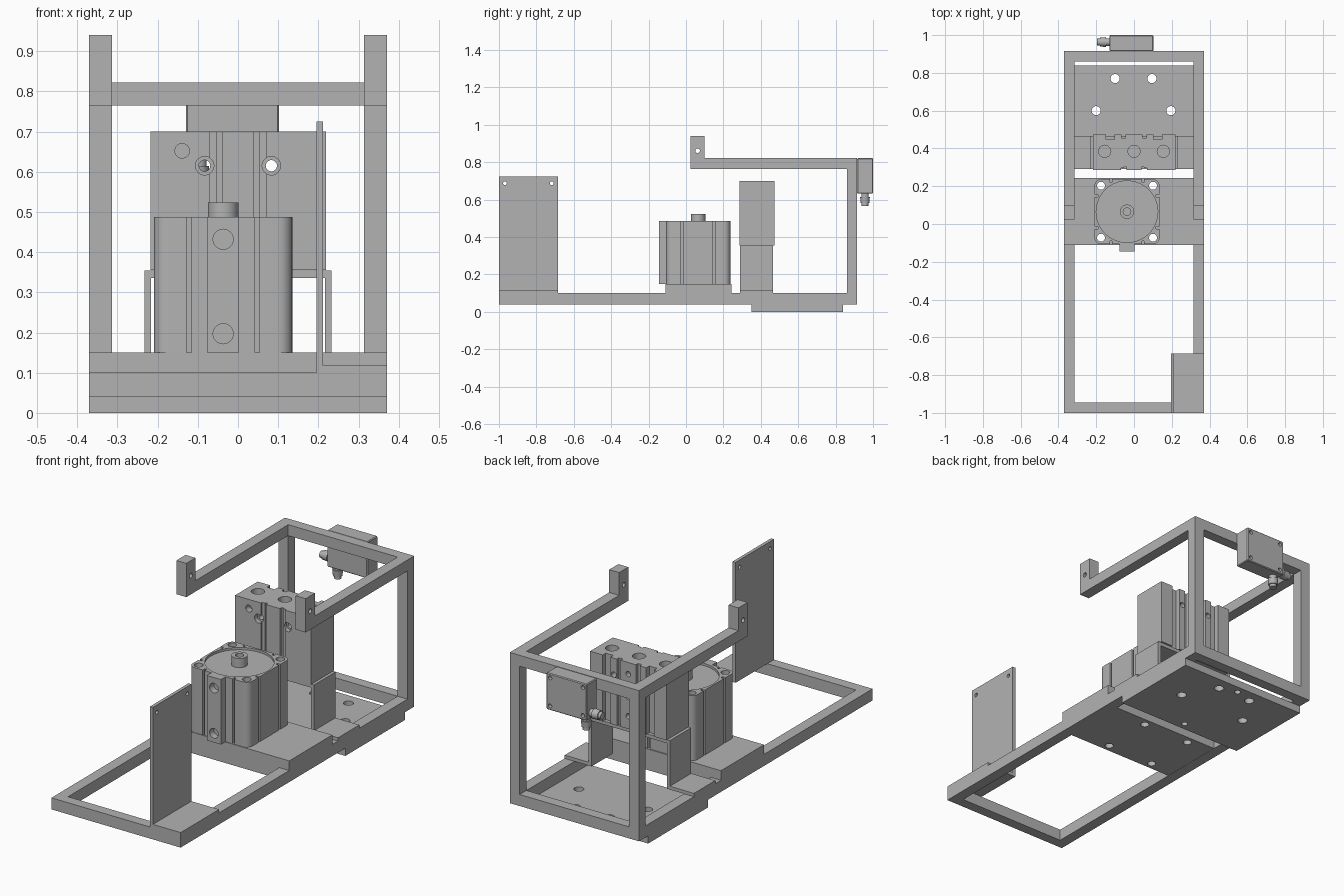
import bpy, bmesh, math
from mathutils import Matrix, Vector

old = bpy.data.objects.get("Cube")
if old:
    bpy.data.objects.remove(old, do_unlink=True)

grey = bpy.data.materials.new("machined grey")
grey.use_nodes = True
GREY = (0.45, 0.45, 0.45, 1)
grey.diffuse_color = GREY
grey.node_tree.nodes["Principled BSDF"].inputs["Base Color"].default_value = GREY


def add_box(bm, x0, x1, y0, y1, z0, z1):
    size = Matrix.Diagonal((x1 - x0, y1 - y0, z1 - z0, 1))
    mid = Matrix.Translation(((x0 + x1) / 2, (y0 + y1) / 2, (z0 + z1) / 2))
    return bmesh.ops.create_cube(bm, size=1, matrix=mid @ size)["verts"]


def add_rod(bm, start, end, r, r2=None, sides=32):
    a, b = Vector(start), Vector(end)
    turn = (b - a).to_track_quat('Z', 'Y').to_matrix().to_4x4()
    bmesh.ops.create_cone(bm, cap_ends=True, segments=sides, radius1=r,
                          radius2=r if r2 is None else r2, depth=(b - a).length,
                          matrix=Matrix.Translation((a + b) / 2) @ turn)


def make(name, bm):
    mesh = bpy.data.meshes.new(name)
    bm.to_mesh(mesh)
    bm.free()
    mesh.materials.append(grey)
    ob = bpy.data.objects.new(name, mesh)
    bpy.context.collection.objects.link(ob)
    return ob


def box(name, *dims):
    bm = bmesh.new()
    add_box(bm, *dims)
    return make(name, bm)


def boolean(ob, bm, operation='DIFFERENCE'):
    tool = make("cutter", bm)
    tool.hide_render = True
    mod = ob.modifiers.new("boolean", 'BOOLEAN')
    mod.operation, mod.solver, mod.object = operation, 'EXACT', tool
    mod.use_self = True
    bpy.context.view_layer.update()
    result = bpy.data.meshes.new_from_object(
        ob.evaluated_get(bpy.context.evaluated_depsgraph_get()))
    ob.modifiers.clear()
    ob.data = result
    bpy.data.objects.remove(tool, do_unlink=True)


def smooth(ob):
    bpy.ops.object.select_all(action='DESELECT')
    ob.select_set(True)
    bpy.context.view_layer.objects.active = ob
    bpy.ops.object.shade_smooth_by_angle(angle=math.radians(30))


# Frame: lower rectangle, rear posts and upper arms
X, IN = 0.371, 0.314
for side, s in (("left", 1), ("right", -1)):
    a, b = sorted((s * IN, s * X))
    box(side + "_base_rail", a, b, -1, 0.915, 0.04, 0.10)
    box(side + "_rear_post", a, b, 0.86, 0.915, 0.10, 0.765)
    box(side + "_upper_arm", a, b, 0.025, 0.915, 0.765, 0.822)
    lug = box(side + "_arm_lug", a, b, 0.025, 0.10, 0.822, 0.94)
    cut = bmesh.new()
    add_rod(cut, (a - 0.1, 0.062, 0.862), (b + 0.1, 0.062, 0.862), 0.012)
    boolean(lug, cut)
box("front_base_rail", -IN, IN, -1, -0.945, 0.04, 0.10)
box("rear_base_rail", -IN, IN, 0.86, 0.915, 0.04, 0.10)
box("rear_upper_beam", -IN, IN, 0.86, 0.915, 0.765, 0.822)

# Lower plate with through holes and two shallow holes
plate = box("lower_plate", -X, X, 0.35, 0.84, 0, 0.04)
cut = bmesh.new()
for x, y in ((-0.10, 0.77), (0.095, 0.77), (-0.20, 0.60), (0.195, 0.60)):
    add_rod(cut, (x, y, -0.1), (x, y, 0.1), 0.024)
for y in (0.39, 0.80):
    add_rod(cut, (0, y, -0.1), (0, y, 0.03), 0.016)
boolean(plate, cut)

# Platform carrying the round-bore cylinder
CX, CY, H, BOLT = -0.037, 0.065, 0.172, 0.1375
platform = box("platform", -X, X, -0.11, 0.243, 0.041, 0.15)
corners = [(CX + i * BOLT, CY + j * BOLT) for i in (-1, 1) for j in (-1, 1)]
cut = bmesh.new()
for x, y in corners:
    add_rod(cut, (x, y, -0.1), (x, y, 0.3), 0.021)
boolean(platform, cut)

# Compact cylinder body: rounded square, port strip, slots and bolt holes
bm = bmesh.new()
add_box(bm, CX - H, CX + H, CY - H, CY + H, 0.15, 0.487)
upright = [e for e in bm.edges if abs(e.verts[0].co.z - e.verts[1].co.z) > 0.1]
bmesh.ops.bevel(bm, geom=upright, offset=0.034, segments=6, profile=0.5, affect='EDGES')
body = make("cylinder_body", bm)
strip = bmesh.new()
add_box(strip, CX - 0.04, CX + 0.04, -0.145, 0, 0.15, 0.487)
boolean(body, strip, 'UNION')
cut = bmesh.new()
for x, y in corners:
    add_rod(cut, (x, y, 0.1), (x, y, 0.6), 0.021)
for s in (-1, 1):
    for off in (-0.085, 0.085):
        u, v = off - 0.006, off + 0.006
        f = sorted((s * (H - 0.018), s * (H + 0.02)))
        add_box(cut, CX + u, CX + v, CY + f[0], CY + f[1], 0.1, 0.6)
        add_box(cut, CX + f[0], CX + f[1], CY + u, CY + v, 0.1, 0.6)
add_rod(cut, (CX, CY, 0.475), (CX, CY, 0.55), 0.163, sides=64)
for z in (0.197, 0.432):
    add_rod(cut, (CX, -0.2, z), (CX, -0.11, z), 0.025)
boolean(body, cut)
smooth(body)

bm = bmesh.new()
add_rod(bm, (CX, CY, 0.47), (CX, CY, 0.523), 0.038)
rod = make("piston_rod", bm)
cut = bmesh.new()
add_rod(cut, (CX, CY, 0.49), (CX, CY, 0.6), 0.02)
boolean(rod, cut)
smooth(rod)

# Hat bracket: bridge, two legs and two feet on the rails
box("bracket_bridge", -0.233, 0.233, 0.29, 0.465, 0.336, 0.354)
for side, s in (("left", 1), ("right", -1)):
    a, b = sorted((s * 0.216, s * 0.233))
    box(side + "_bracket_leg", a, b, 0.29, 0.465, 0.10, 0.336)
    a, b = sorted((s * 0.233, s * X))
    box(side + "_bracket_foot", a, b, 0.29, 0.465, 0.10, 0.117)

# Guided cylinder block with slots, guide bores and ports
block = box("guide_block", -0.218, 0.219, 0.287, 0.473, 0.355, 0.70)
cut = bmesh.new()
for x in (-0.155, 0, 0.155):
    add_rod(cut, (x, 0.385, 0.66), (x, 0.385, 0.75), 0.032)
for s in (-1, 1):
    a, b = sorted((s * 0.04, s * 0.053))
    add_box(cut, a, b, 0.25, 0.302, 0.3, 0.8)
    a, b = sorted((s * 0.053, s * 0.07))
    add_box(cut, a, b, 0.25, 0.296, 0.3, 0.8)
    for x, half, depth in ((s * 0.055, 0.011, 0.455), (s * 0.125, 0.022, 0.448)):
        add_box(cut, x - half, x + half, depth, 0.55, 0.3, 0.8)
    add_rod(cut, (s * 0.083, 0.2, 0.615), (s * 0.083, 0.6, 0.615), 0.014)
    add_rod(cut, (s * 0.083, 0.2, 0.615), (s * 0.083, 0.31, 0.615), 0.023)
add_rod(cut, (-0.139, 0.2, 0.652), (-0.139, 0.32, 0.652), 0.018)
for z in (0.42, 0.52, 0.64):
    add_rod(cut, (0, 0.45, z), (0, 0.55, z), 0.014)
boolean(block, cut)
smooth(block)

# Front angle plate
panel = box("front_panel", 0.195, 0.212, -1, -0.685, 0.10, 0.725)
cut = bmesh.new()
for y in (-0.968, -0.718):
    add_rod(cut, (0.1, y, 0.688), (0.3, y, 0.688), 0.01)
boolean(panel, cut)
box("front_panel_foot", 0.212, X, -1, -0.685, 0.10, 0.118)

# Sensor box on the rear beam with two cable connectors
bm = bmesh.new()
add_box(bm, -0.13, 0.102, 0.915, 1.0, 0.632, 0.822)
bmesh.ops.bevel(bm, geom=bm.edges[:], offset=0.004, segments=1, affect='EDGES')
sensor = make("sensor_box", bm)
cut = bmesh.new()
for x in (-0.108, 0.08):
    for z in (0.655, 0.80):
        add_rod(cut, (x, 0.98, z), (x, 1.05, z), 0.01)
boolean(sensor, cut)

for name, base, way in (("side_connector", Vector((-0.126, 0.963, 0.662)), Vector((-1, 0, 0))),
                        ("lower_connector", Vector((-0.098, 0.957, 0.636)), Vector((0, 0, -1)))):
    bm = bmesh.new()
    for start, end, r, r2 in ((0, 0.022, 0.02, 0.02), (0.022, 0.055, 0.026, 0.023),
                              (0.055, 0.07, 0.018, 0.018)):
        add_rod(bm, base + way * start, base + way * end, r, r2, 24)
    smooth(make(name, bm))
